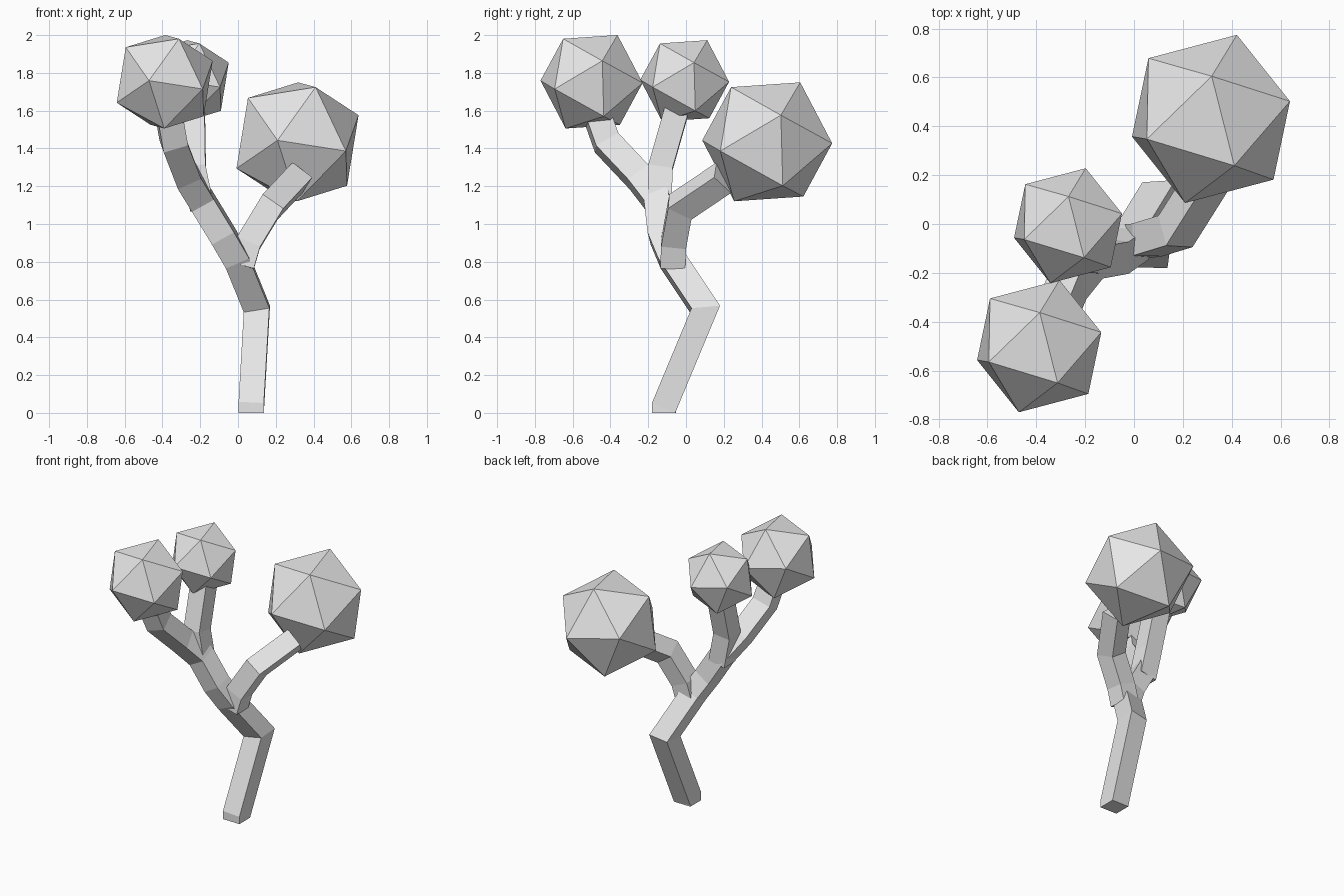
import bpy, bmesh
from mathutils import Vector, Matrix

if "Cube" in bpy.data.objects:
    bpy.data.objects.remove(bpy.data.objects["Cube"])

grey = bpy.data.materials.new("plain grey")
grey.diffuse_color = (0.8, 0.8, 0.8, 1)
grey.use_nodes = True
grey.node_tree.nodes["Principled BSDF"].inputs["Base Color"].default_value = grey.diffuse_color


def finish(bm, name):
    bmesh.ops.recalc_face_normals(bm, faces=bm.faces)
    mesh = bpy.data.meshes.new(name)
    bm.to_mesh(mesh)
    bm.free()
    mesh.materials.append(grey)
    obj = bpy.data.objects.new(name, mesh)
    bpy.context.collection.objects.link(obj)


def limb(name, path, half, flat_base=False):
    """Square tube along a path with mitred joints."""
    pts = [Vector(p) for p in path]
    dirs = [(b - a).normalized() for a, b in zip(pts, pts[1:])]
    u = (Vector((1, 0, 0)) - dirs[0] * dirs[0].x).normalized()
    v = dirs[0].cross(u)
    ring = [pts[0] + half * (u * a + v * b)
            for a, b in ((-1, -1), (1, -1), (1, 1), (-1, 1))]
    rings = [ring]
    for i, d in enumerate(dirs):
        nxt = dirs[min(i + 1, len(dirs) - 1)]
        n = (d + nxt).normalized()
        ring = [p + d * ((pts[i + 1] - p).dot(n) / d.dot(n)) for p in ring]
        rings.append(ring)
    if flat_base:
        rings.insert(0, [Vector((p.x, p.y, 0)) for p in rings[0]])
    bm = bmesh.new()
    loops = [[bm.verts.new(p) for p in r] for r in rings]
    for a, b in zip(loops, loops[1:]):
        for k in range(4):
            j = (k + 1) % 4
            bm.faces.new((a[k], a[j], b[j], b[k]))
    bm.faces.new(loops[0][::-1])
    bm.faces.new(loops[-1])
    finish(bm, name)


# Trunk continuing into the front left branch
limb("trunk", [(0.07, -0.117, 0.03), (0.1, 0.1, 0.55), (-0.01, -0.08, 0.82),
               (-0.08, -0.13, 0.94), (-0.19, -0.15, 1.12), (-0.27, -0.25, 1.25),
               (-0.34, -0.42, 1.43), (-0.37, -0.48, 1.6)], 0.067, True)
# Side branches
limb("right_branch", [(0.02, -0.07, 0.78), (0.055, -0.065, 0.9), (0.17, -0.03, 1.09),
                      (0.315, 0.2, 1.245)], 0.066)
limb("left_branch", [(-0.19, -0.14, 1.08), (-0.235, -0.135, 1.3),
                     (-0.24, -0.05, 1.6)], 0.064)

# Twenty-sided foliage clumps, all tilted the same way
pole = Vector((0.003, 0.175, 0.315)).normalized()
side = Vector((0.095, -0.19, 0.287))
side = (side - pole * side.dot(pole)).normalized()
tilt = Matrix((side, pole.cross(side), pole)).transposed().to_4x4()
for name, centre, radius in (("right_foliage", (0.315, 0.43, 1.435), 0.36),
                             ("front_foliage", (-0.388, -0.5, 1.753), 0.283),
                             ("left_foliage", (-0.27, -0.007, 1.758), 0.246)):
    bm = bmesh.new()
    bmesh.ops.create_icosphere(bm, subdivisions=1, radius=radius,
                               matrix=Matrix.Translation(centre) @ tilt)
    finish(bm, name)
